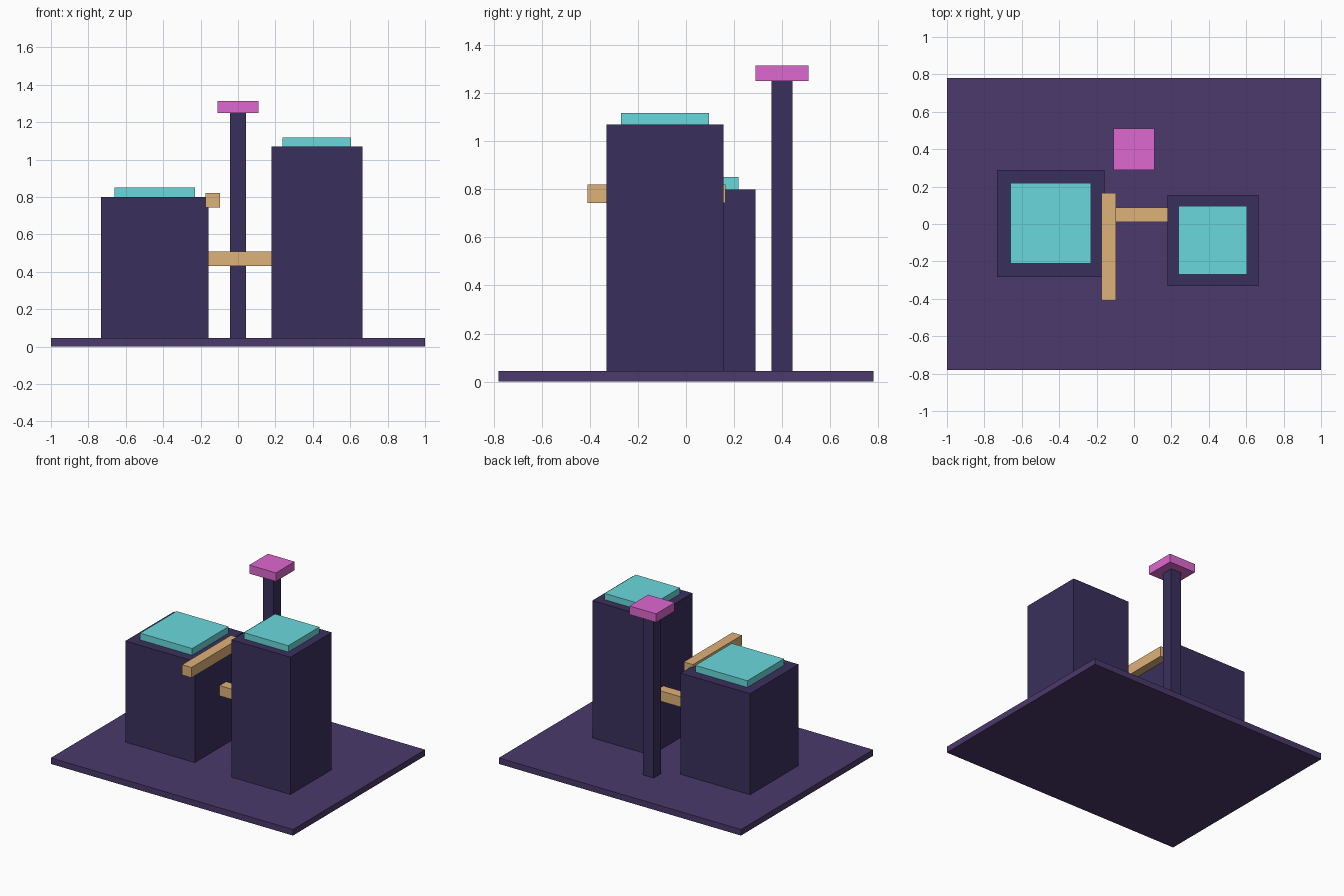
import bpy
import bmesh
from mathutils import Vector

if "Cube" in bpy.data.objects:
    bpy.data.objects.remove(bpy.data.objects["Cube"])


def material(name, rgb):
    m = bpy.data.materials.new(name)
    m.diffuse_color = (*rgb, 1.0)
    m.use_nodes = True
    m.node_tree.nodes["Principled BSDF"].inputs["Base Color"].default_value = m.diffuse_color
    return m


PLUM = material("plum", (0.070, 0.041, 0.150))
NAVY = material("navy", (0.042, 0.030, 0.107))
CYAN = material("cyan", (0.144, 0.694, 0.716))
PINK = material("pink", (0.730, 0.138, 0.630))
TAN = material("tan", (0.730, 0.445, 0.188))


def box(name, xs, ys, zs, mat):
    """Flat-faced box from its x, y and z ranges."""
    lo, hi = Vector((xs[0], ys[0], zs[0])), Vector((xs[1], ys[1], zs[1]))
    bm = bmesh.new()
    bmesh.ops.create_cube(bm, size=1.0)
    bmesh.ops.scale(bm, vec=hi - lo, verts=bm.verts)
    mesh = bpy.data.meshes.new(name)
    bm.to_mesh(mesh)
    bm.free()
    mesh.materials.append(mat)
    ob = bpy.data.objects.new(name, mesh)
    ob.location = (lo + hi) / 2
    bpy.context.collection.objects.link(ob)
    return ob


def capped_tower(name, cx, cy, width, top, cap_width, cap_height, cap_mat):
    """Square tower seated in the base, with a square cap on its top."""
    def span(c, w):
        return (c - w / 2, c + w / 2)
    box(name, span(cx, width), span(cy, width), (0.01, top), NAVY)
    box(name + "_cap", span(cx, cap_width), span(cy, cap_width),
        (top, top + cap_height), cap_mat)


# Base plate
box("base_plate", (-1, 1), (-0.78, 0.78), (0, 0.045), PLUM)

# Two broad towers and the thin mast behind them
capped_tower("left_tower", -0.445, 0.003, 0.573, 0.80, 0.43, 0.05, CYAN)
capped_tower("right_tower", 0.422, -0.088, 0.486, 1.07, 0.366, 0.047, CYAN)
capped_tower("mast", 0.0, 0.40, 0.088, 1.25, 0.22, 0.064, PINK)

# Beams: one along the left tower's inner edge, one bridging the towers
box("upper_beam", (-0.174, -0.097), (-0.41, 0.165), (0.743, 0.82), TAN)
box("bridge_beam", (-0.18, 0.19), (0.01, 0.087), (0.431, 0.508), TAN)
